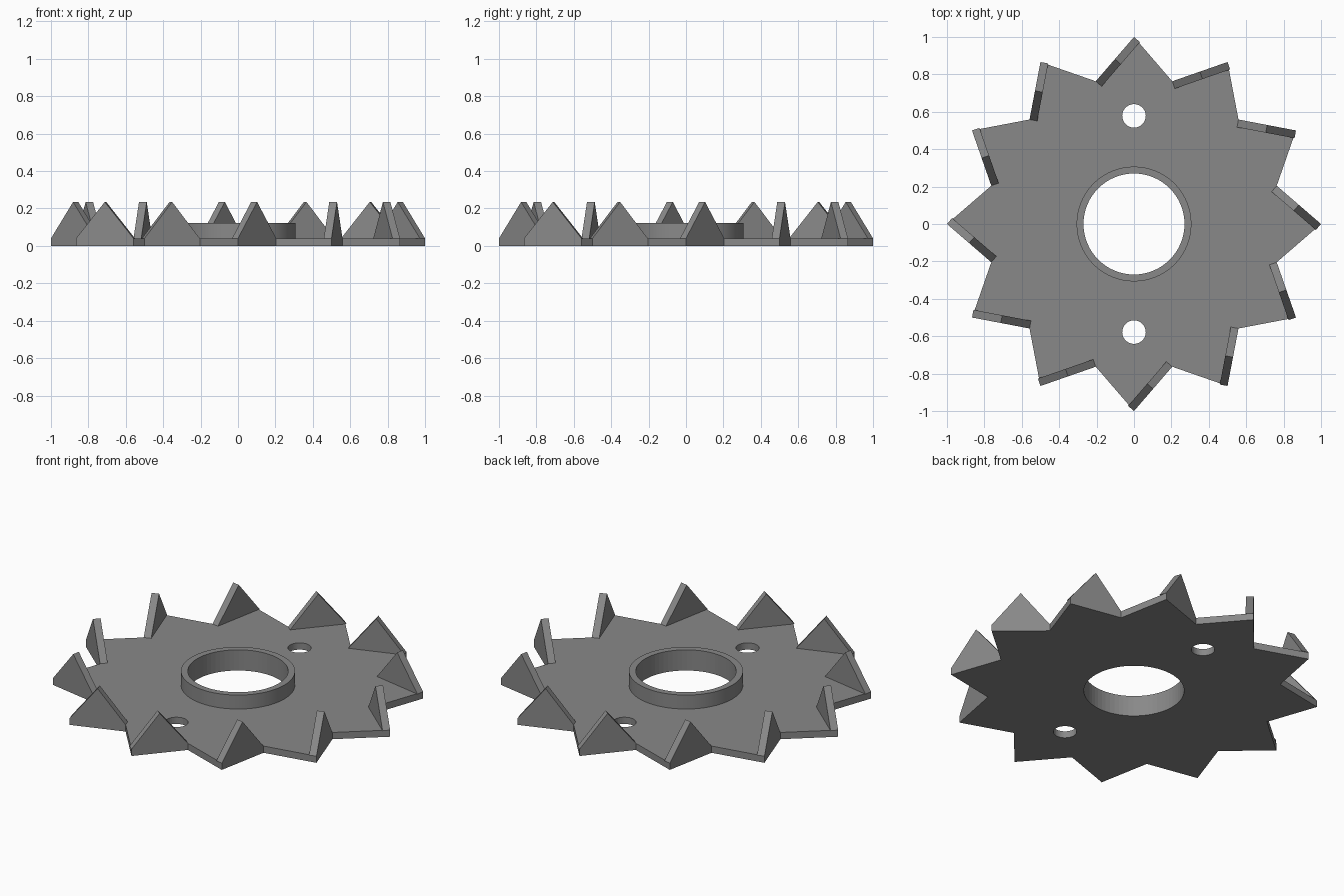
import bpy
import bmesh
from math import cos, sin, pi
from mathutils import Vector

POINTS = 12
TIP_R, VALLEY_R = 1.0, 0.79
PLATE_T = 0.04
TOOTH_T = 0.042
TOOTH_TOP = 0.235

old = bpy.data.objects.get("Cube")
if old:
    bpy.data.objects.remove(old, do_unlink=True)

steel = bpy.data.materials.new("grey steel")
steel.use_nodes = True
GREY = (0.25, 0.25, 0.25, 1)
steel.diffuse_color = GREY
steel.node_tree.nodes["Principled BSDF"].inputs["Base Color"].default_value = GREY


def polar(r, a, z=0.0):
    return Vector((r * cos(a), r * sin(a), z))


def prism(name, outline, offset):
    """Extrude a flat outline along an offset vector."""
    bm = bmesh.new()
    face = bm.faces.new([bm.verts.new(p) for p in outline])
    ext = bmesh.ops.extrude_face_region(bm, geom=[face], use_keep_orig=True)
    top = [v for v in ext["geom"] if isinstance(v, bmesh.types.BMVert)]
    bmesh.ops.translate(bm, vec=offset, verts=top)
    bmesh.ops.recalc_face_normals(bm, faces=bm.faces)
    mesh = bpy.data.meshes.new(name)
    bm.to_mesh(mesh)
    bm.free()
    mesh.materials.append(steel)
    obj = bpy.data.objects.new(name, mesh)
    bpy.context.collection.objects.link(obj)
    return obj


def cylinder(name, r, z0, z1, y=0.0, sides=64):
    ring = [polar(r, 2 * pi * i / sides, z0) + Vector((0, y, 0)) for i in range(sides)]
    return prism(name, ring, Vector((0, 0, z1 - z0)))


def cut(target, cutter):
    mod = target.modifiers.new(cutter.name, "BOOLEAN")
    mod.operation = "DIFFERENCE"
    mod.solver = "EXACT"
    mod.object = cutter
    cutter.hide_render = True
    cutter.display_type = "WIRE"
    cutter.hide_set(True)


# Star-shaped base plate
step = pi / POINTS
star = [polar(VALLEY_R if i % 2 else TIP_R, i * step) for i in range(2 * POINTS)]
plate = prism("star_plate", star, Vector((0, 0, PLATE_T)))

# Raised collar around the centre hole
collar = cylinder("centre_collar", 0.307, PLATE_T, 0.123)

# Centre bore and two bolt holes
bore = cylinder("bore_cutter", 0.27, -0.1, 0.3)
cut(plate, bore)
cut(collar, bore)
for side, y in (("back", 0.578), ("front", -0.578)):
    cut(plate, cylinder(side + "_hole_cutter", 0.063, -0.1, 0.2, y, 32))

# Upright triangular teeth, one on the same flank of every star point
for i in range(POINTS):
    a = 2 * i * step
    tip = polar(TIP_R, a, PLATE_T)
    valley = polar(VALLEY_R, a + step, PLATE_T)
    apex = (tip + valley) / 2
    apex.z = TOOTH_TOP
    along = (valley - tip).normalized()
    inward = Vector((-along.y, along.x, 0))
    prism(f"tooth_{i + 1}", [tip, valley, apex], inward * TOOTH_T)

# Crisp facets with smooth round walls
for obj in (plate, collar):
    bpy.ops.object.select_all(action="DESELECT")
    obj.select_set(True)
    bpy.context.view_layer.objects.active = obj
    bpy.ops.object.shade_smooth_by_angle(angle=0.15)
